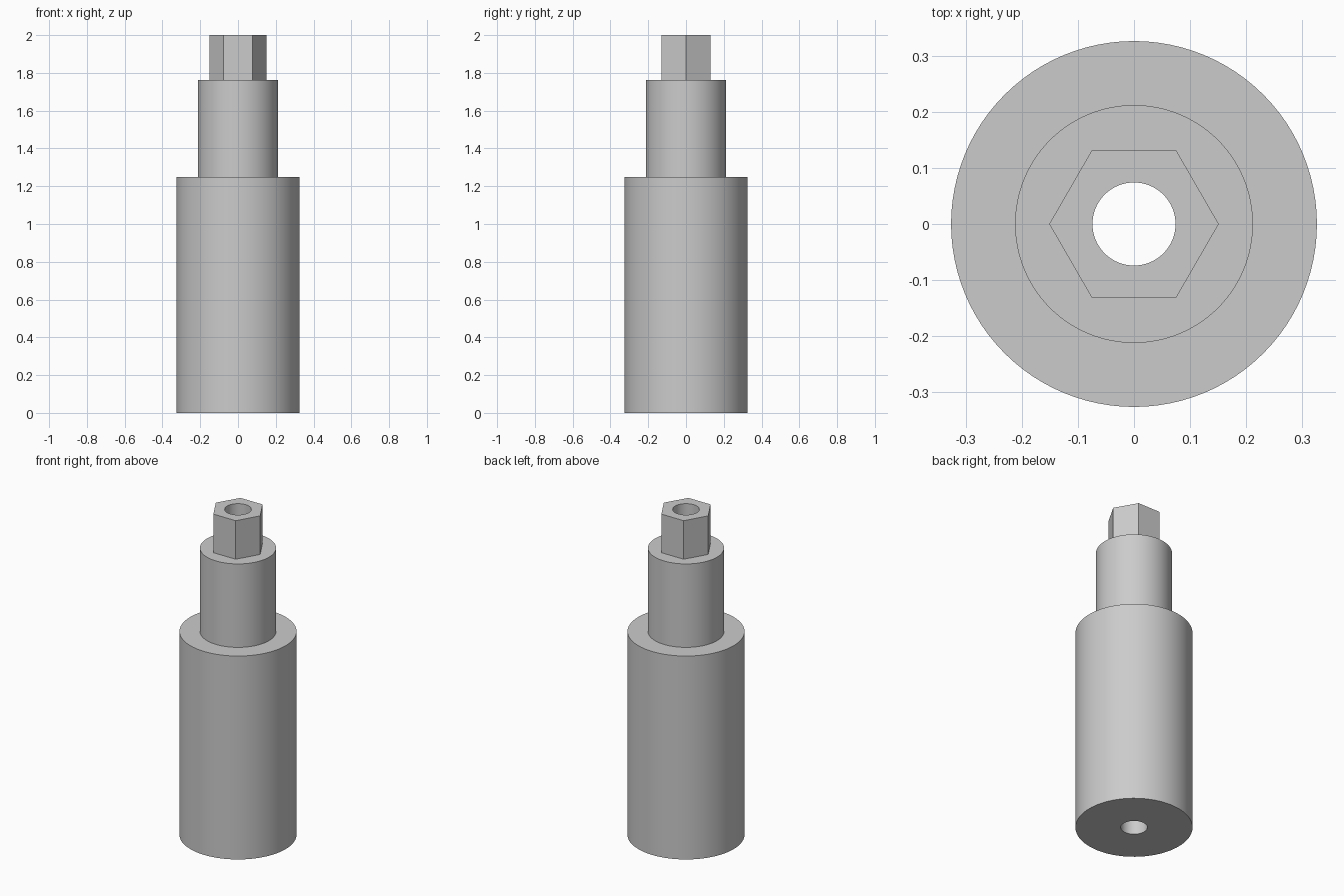
import bpy, bmesh
from math import cos, sin, pi

cube = bpy.data.objects.get("Cube")
if cube:
    bpy.data.objects.remove(cube, do_unlink=True)

SEGMENTS = 96  # multiple of six, so hexagon corners land on vertices

# Plain grey metal
grey = bpy.data.materials.new("grey metal")
grey.use_nodes = True
colour = (0.6, 0.6, 0.6, 1)
grey.diffuse_color = colour
grey.node_tree.nodes["Principled BSDF"].inputs["Base Color"].default_value = colour


def ring(bm, radius, z, hexagonal=False):
    """Circle or hexagon of vertices; hexagon corners point along x."""
    verts = []
    for i in range(SEGMENTS):
        a = 2 * pi * i / SEGMENTS
        r = radius
        if hexagonal:
            r *= cos(pi / 6) / cos(a % (pi / 3) - pi / 6)
        verts.append(bm.verts.new((r * cos(a), r * sin(a), z)))
    return verts


# Stepped shaft: outer wall upwards, hexagonal drive, then down the bore
BORE, HEX, NECK, BODY = 0.074, 0.151, 0.212, 0.326
SHOULDER, COLLAR, TOP = 1.25, 1.763, 2.0
profile = [
    (BODY, 0, False), (BODY, SHOULDER, False),
    (NECK, SHOULDER, False), (NECK, COLLAR, False),
    (HEX, COLLAR, True), (HEX, TOP, True),
    (BORE, TOP, False), (BORE, 0, False),
]
bm = bmesh.new()
rings = [ring(bm, *step) for step in profile]
for lower, upper in zip(rings, rings[1:] + rings[:1]):
    for i in range(SEGMENTS):
        j = (i + 1) % SEGMENTS
        bm.faces.new((lower[i], lower[j], upper[j], upper[i]))
bmesh.ops.recalc_face_normals(bm, faces=bm.faces)
mesh = bpy.data.meshes.new("stepped_shaft")
bm.to_mesh(mesh)
bm.free()
mesh.materials.append(grey)

shaft = bpy.data.objects.new("stepped_shaft", mesh)
bpy.context.collection.objects.link(shaft)
bpy.ops.object.select_all(action='DESELECT')
shaft.select_set(True)
bpy.context.view_layer.objects.active = shaft
bpy.ops.object.shade_smooth_by_angle(angle=pi / 6)
